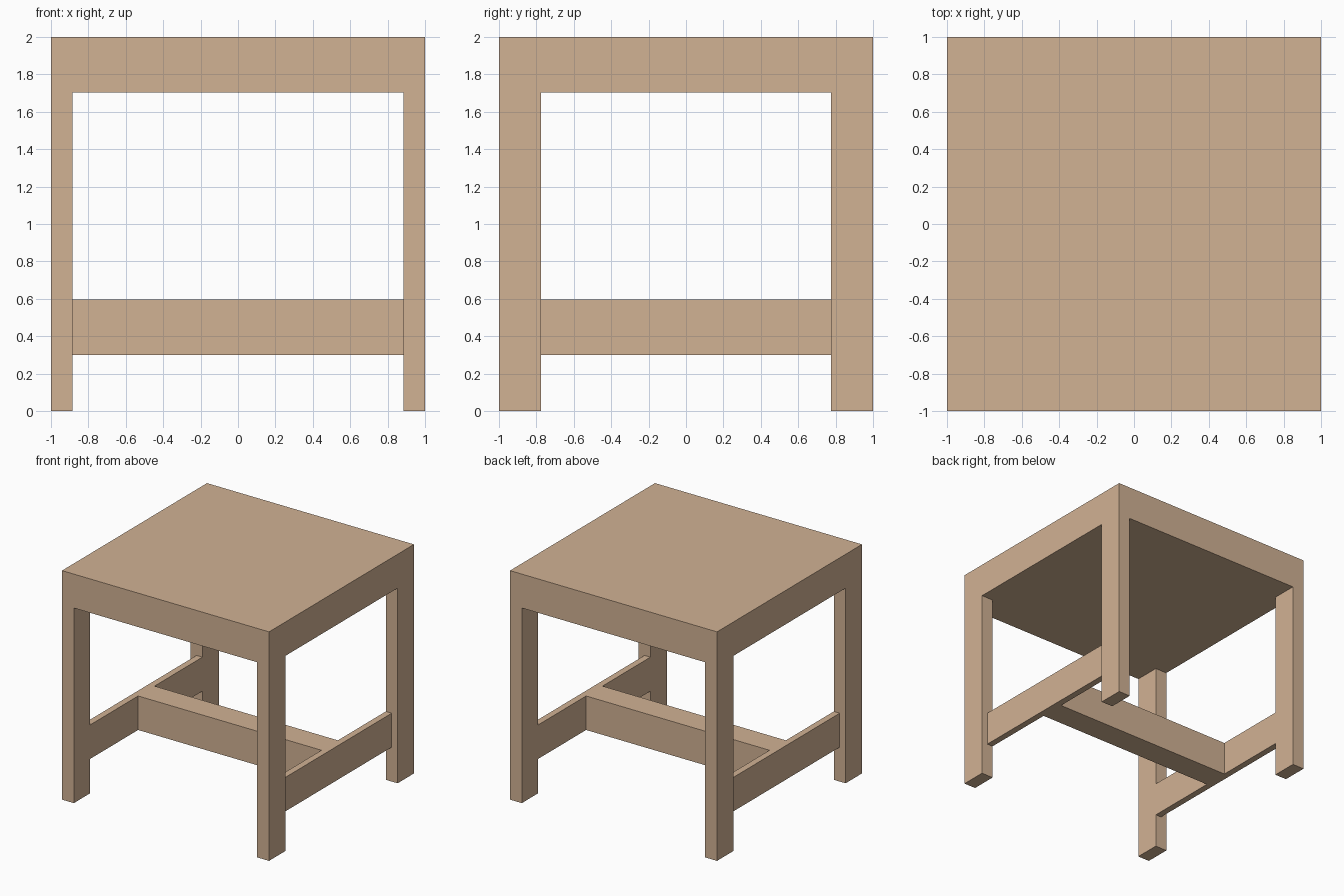
import bpy

if "Cube" in bpy.data.objects:
    bpy.data.objects.remove(bpy.data.objects["Cube"])

wood = bpy.data.materials.new("light_wood")
wood.diffuse_color = (0.64, 0.445, 0.296, 1)
wood.use_nodes = True
wood.node_tree.nodes["Principled BSDF"].inputs["Base Color"].default_value = wood.diffuse_color


def box(name, x, y, z):
    """Box spanning the (min, max) ranges on each axis."""
    spans = (x, y, z)
    bpy.ops.mesh.primitive_cube_add(size=1)
    ob = bpy.context.object
    ob.name = name
    ob.scale = [b - a for a, b in spans]
    ob.location = [(a + b) / 2 for a, b in spans]
    bpy.ops.object.transform_apply(location=True, rotation=True, scale=True)
    ob.data.materials.append(wood)
    return ob


def mirror(ob, *axes):
    mod = ob.modifiers.new("mirror", 'MIRROR')
    mod.use_axis = [a in axes for a in "xyz"]


LEG_X, LEG_Y = 0.114, 0.226        # leg cross-section
TOP_Z = 1.704                      # underside of the slab
RAIL_Z = (0.30, 0.597)             # stretcher height range
INNER_X, INNER_Y = 1 - LEG_X, 1 - LEG_Y

# Thick table top
box("table_top", (-1, 1), (-1, 1), (TOP_Z, 2))

# Four corner legs
legs = box("legs", (INNER_X, 1), (INNER_Y, 1), (0, TOP_Z))
mirror(legs, "x", "y")

# Side stretchers, flush with the inner leg faces
side = box("side_stretchers", (INNER_X, 1 - LEG_X / 2), (-INNER_Y, INNER_Y), RAIL_Z)
mirror(side, "x")

# Cross stretcher joining the two sides
box("cross_stretcher", (-INNER_X, INNER_X), (-LEG_Y / 2, LEG_Y / 2), RAIL_Z)
